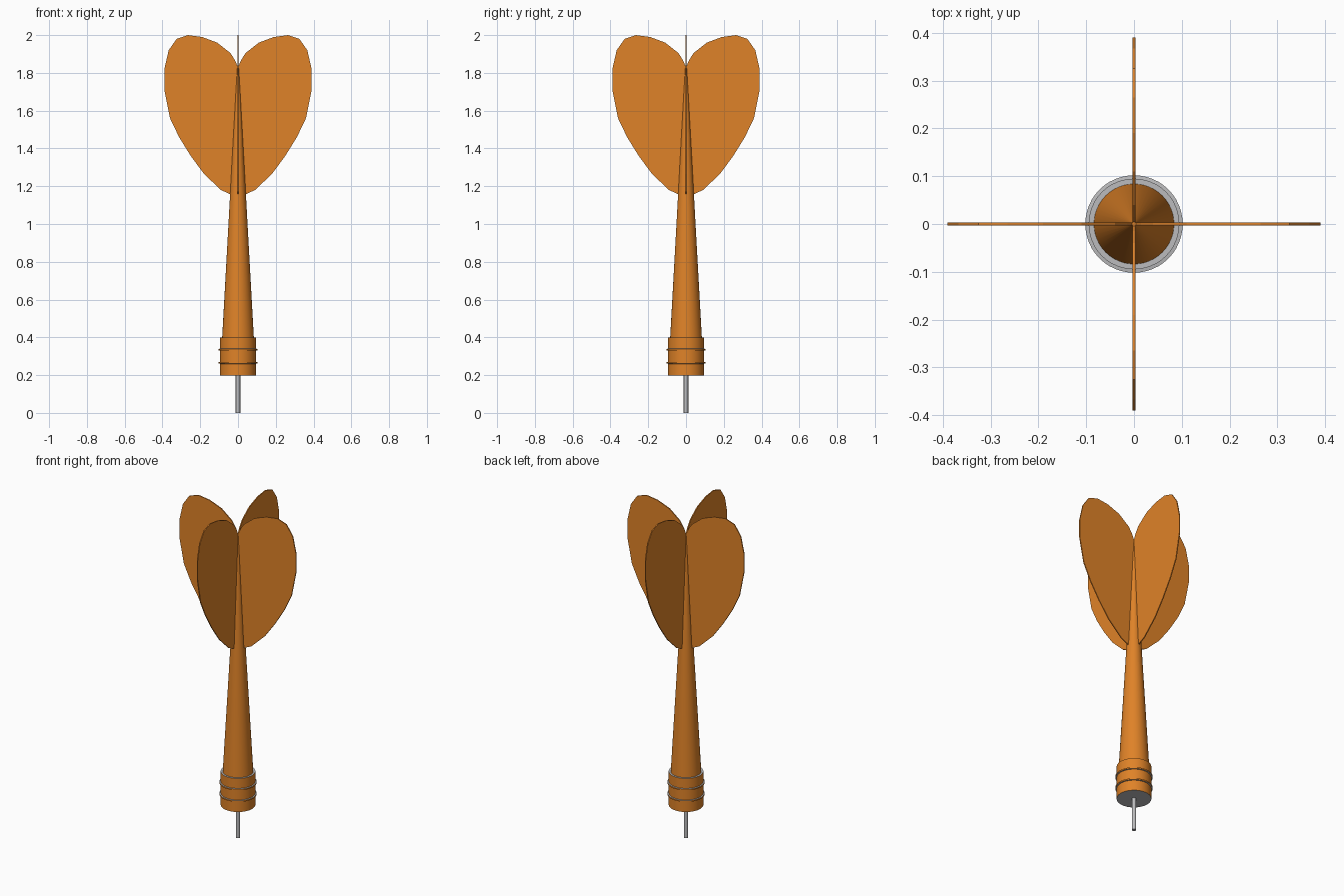
import bpy, bmesh, math

if "Cube" in bpy.data.objects:
    bpy.data.objects.remove(bpy.data.objects["Cube"])

def material(name, rgb):
    m = bpy.data.materials.new(name)
    m.diffuse_color = (*rgb, 1)
    m.use_nodes = True
    m.node_tree.nodes["Principled BSDF"].inputs["Base Color"].default_value = m.diffuse_color
    return m

orange = material("orange", (0.74, 0.225, 0.021))
grey = material("steel grey", (0.50, 0.50, 0.51))

def finish(name, bm, mats, smooth=True):
    bmesh.ops.recalc_face_normals(bm, faces=bm.faces)
    me = bpy.data.meshes.new(name)
    bm.to_mesh(me)
    bm.free()
    ob = bpy.data.objects.new(name, me)
    bpy.context.collection.objects.link(ob)
    for m in mats:
        me.materials.append(m)
    if smooth:
        bpy.ops.object.select_all(action='DESELECT')
        ob.select_set(True)
        bpy.context.view_layer.objects.active = ob
        bpy.ops.object.shade_smooth_by_angle(angle=math.radians(30))
    return ob

def lathe(name, profile, mats, sides=48):
    """Turn (radius, z) points around the z axis and cap both ends."""
    bm = bmesh.new()
    rings = [[bm.verts.new((r * math.cos(2 * math.pi * i / sides),
                            r * math.sin(2 * math.pi * i / sides), z))
              for i in range(sides)] for r, z in profile]
    for a, b in zip(rings, rings[1:]):
        for i in range(sides):
            j = (i + 1) % sides
            bm.faces.new((a[i], a[j], b[j], b[i]))
    bm.faces.new(rings[0][::-1])
    bm.faces.new(rings[-1])
    bm.normal_update()
    # level faces (ends and ridge ledges) take the second colour
    for f in bm.faces:
        f.material_index = 1 if len(mats) > 1 and abs(f.normal.z) > 0.7 else 0
    return finish(name, bm, mats)

# Steel point
lathe("needle", [(0.012, 0), (0.012, 0.21)], [grey], 20)

# Barrel with two thin raised ridges
barrel = [(0.095, 0.197)]
for z in (0.265, 0.335):
    barrel += [(0.095, z - 0.005), (0.102, z - 0.004), (0.102, z + 0.004), (0.095, z + 0.005)]
barrel += [(0.095, 0.40)]
lathe("barrel", barrel, [orange, grey])

# Tapered shaft
lathe("shaft", [(0.084, 0.395), (0.004, 1.84)], [orange])

# Four flat flights
outline = [(0, 1.83), (0.015, 1.865), (0.04, 1.905), (0.11, 1.96), (0.19, 1.99),
           (0.265, 2.0), (0.325, 1.98), (0.367, 1.92), (0.39, 1.82), (0.39, 1.71),
           (0.36, 1.56), (0.312, 1.46), (0.25, 1.36), (0.18, 1.265), (0.09, 1.18),
           (0.04, 1.157), (0, 1.165)]

def flight(name, angle, t=0.003):
    bm = bmesh.new()
    front = [bm.verts.new((x, -t, z)) for x, z in outline]
    back = [bm.verts.new((x, t, z)) for x, z in outline]
    bm.faces.new(front)
    bm.faces.new(back[::-1])
    for i in range(len(outline)):
        j = (i + 1) % len(outline)
        bm.faces.new((front[i], back[i], back[j], front[j]))
    ob = finish(name, bm, [orange], smooth=False)
    ob.rotation_euler.z = angle

for k, side in enumerate(("right", "back", "left", "front")):
    flight("flight_" + side, k * math.pi / 2)
